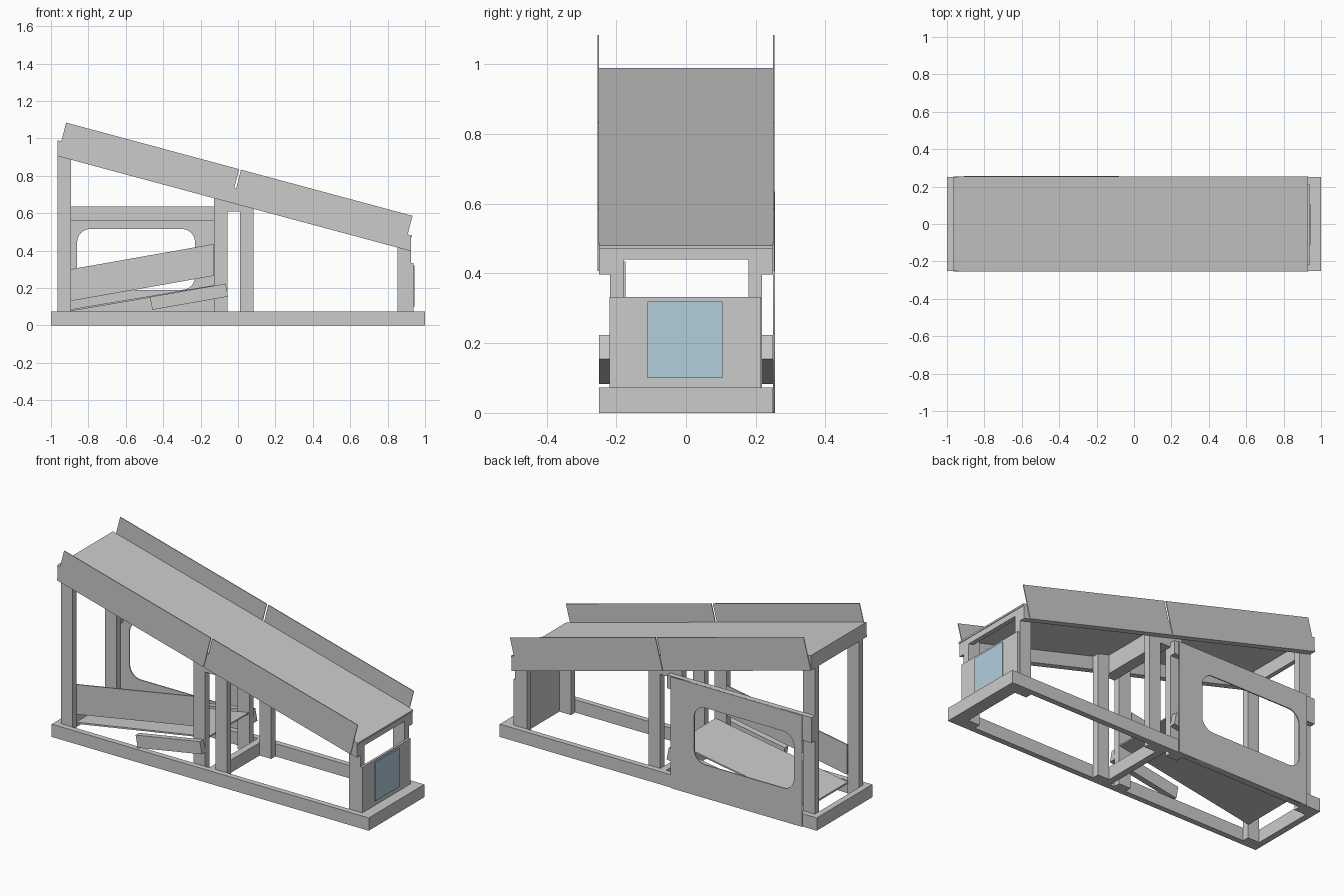
import bpy, bmesh, math

if "Cube" in bpy.data.objects:
    bpy.data.objects.remove(bpy.data.objects["Cube"])

SLOPE = -0.269                      # fall of the upper deck


def deck_z(x):
    """Height of the deck's top surface at x."""
    return 0.99 + SLOPE * (x + 0.965)


def prism(name, pts, y0, y1):
    """Extrude an x-z outline from y0 to y1."""
    bm = bmesh.new()
    face = bm.faces.new([bm.verts.new((x, y0, z)) for x, z in pts])
    ext = bmesh.ops.extrude_face_region(bm, geom=[face])
    for v in ext["geom"]:
        if isinstance(v, bmesh.types.BMVert):
            v.co.y = y1
    bmesh.ops.recalc_face_normals(bm, faces=bm.faces)
    me = bpy.data.meshes.new(name)
    bm.to_mesh(me)
    bm.free()
    ob = bpy.data.objects.new(name, me)
    bpy.context.collection.objects.link(ob)
    return ob


def box(name, x0, x1, y0, y1, z0, z1):
    return prism(name, [(x0, z0), (x1, z0), (x1, z1), (x0, z1)], y0, y1)


def both(name, pts, y0, y1):
    """The same prism on the front and back sides."""
    prism(name + "_front", pts, -y1, -y0)
    prism(name + "_back", pts, y0, y1)


def sloped(x0, x1, top, bottom):
    """Band following the deck, offsets measured down from its surface."""
    return [(x0, deck_z(x0) - bottom), (x1, deck_z(x1) - bottom),
            (x1, deck_z(x1) - top), (x0, deck_z(x0) - top)]


# Base frame
both("base_rail", [(-1, 0), (1, 0), (1, 0.073), (-1, 0.073)], 0.218, 0.25)
box("base_end_high", -1, -0.965, -0.218, 0.218, 0, 0.073)
box("base_end_low", 0.925, 1, -0.218, 0.218, 0, 0.073)
box("base_cross_beam", -0.028, 0.01, -0.218, 0.218, 0, 0.073)

# Upright posts, cut to the deck slope at the top
for i, x in enumerate((-0.965, -0.128, 0.01, 0.852)):
    x2 = x + 0.073
    both(f"post_{i + 1}", [(x, 0), (x2, 0), (x2, deck_z(x2) - 0.012), (x, deck_z(x) - 0.012)],
         0.18, 0.218)

# Upper deck with its rails and cross beams
prism("deck", sloped(-0.965, 0.93, 0, 0.01), -0.25, 0.25)
both("deck_rail", sloped(-0.965, 0.925, 0.01, 0.085), 0.218, 0.25)
prism("deck_beam_high", sloped(-0.965, -0.93, 0.01, 0.085), -0.218, 0.218)
box("deck_beam_middle_high", -0.055, -0.022, -0.218, 0.218, 0.61, 0.725)
box("deck_beam_middle_low", -0.022, 0.01, -0.218, 0.218, 0.61, 0.715)
prism("deck_beam_low", sloped(0.89, 0.925, 0.01, 0.042), -0.218, 0.218)

# Thin side guards, two per side, with ends square to the slope
nx, nz = 0.046, 0.179
for label, x0, x1 in (("high", -0.965, -0.04), ("low", -0.03, 0.887)):
    za, zb = deck_z(x0) - 0.085, deck_z(x1) - 0.085
    both(f"guard_{label}", [(x0, za), (x1, zb), (x1 + nx, zb + nz), (x0 + nx, za + nz)],
         0.25, 0.2545)

# Lower ramp, sloped floor plus one inner wall and side sticks
prism("ramp_floor", [(-0.895, 0.076), (-0.06, 0.218), (-0.06, 0.226), (-0.895, 0.086)], -0.18, 0.18)
prism("ramp_wall", [(-0.895, 0.13), (-0.13, 0.265), (-0.13, 0.435), (-0.895, 0.30)], -0.18, -0.173)
both("ramp_stick", [(-0.458, 0.083), (-0.053, 0.154), (-0.066, 0.223), (-0.471, 0.152)], 0.218, 0.25)

# Back rail and cleat that carry the window panel
box("window_rail", -0.965, -0.055, 0.218, 0.249, 0.56, 0.635)
box("window_cleat", -0.965, -0.9, 0.218, 0.249, 0.49, 0.56)


# Back window panel with a rounded opening
def rounded(x0, x1, z0, z1, r, n):
    corners = ((x1 - r, z1 - r, 0), (x0 + r, z1 - r, 90), (x0 + r, z0 + r, 180), (x1 - r, z0 + r, 270))
    return [(cx + r * math.cos(math.radians(a + 90 * k / n)),
             cz + r * math.sin(math.radians(a + 90 * k / n)))
            for cx, cz, a in corners for k in range(n + 1)]


curve = bpy.data.curves.new("window_panel", "CURVE")
curve.dimensions = "2D"
curve.fill_mode = "BOTH"
curve.extrude = 0.0032
outline = [(-0.91, 0.0), (-0.08, 0.0), (-0.08, 0.635), (-0.91, 0.635)]
for loop in (outline, rounded(-0.86, -0.23, 0.19, 0.515, 0.07, 8)):
    sp = curve.splines.new("POLY")
    sp.points.add(len(loop) - 1)
    sp.use_cyclic_u = True
    for p, (x, z) in zip(sp.points, loop):
        p.co = (x, z, 0, 1)
panel = bpy.data.objects.new("window_panel", curve)
panel.location.y = 0.2525
panel.rotation_euler.x = math.pi / 2
bpy.context.collection.objects.link(panel)
bpy.context.view_layer.objects.active = panel
panel.select_set(True)
bpy.ops.object.convert(target="MESH")

# End board and its blue plate
box("end_board", 0.925, 0.938, -0.22, 0.215, 0.073, 0.333)
plate = box("marker_plate", 0.938, 0.944, -0.11, 0.105, 0.10, 0.32)
blue = bpy.data.materials.new("pale_blue")
blue.diffuse_color = (0.45, 0.62, 0.72, 1)
blue.use_nodes = True
blue.node_tree.nodes["Principled BSDF"].inputs["Base Color"].default_value = blue.diffuse_color
plate.data.materials.append(blue)
